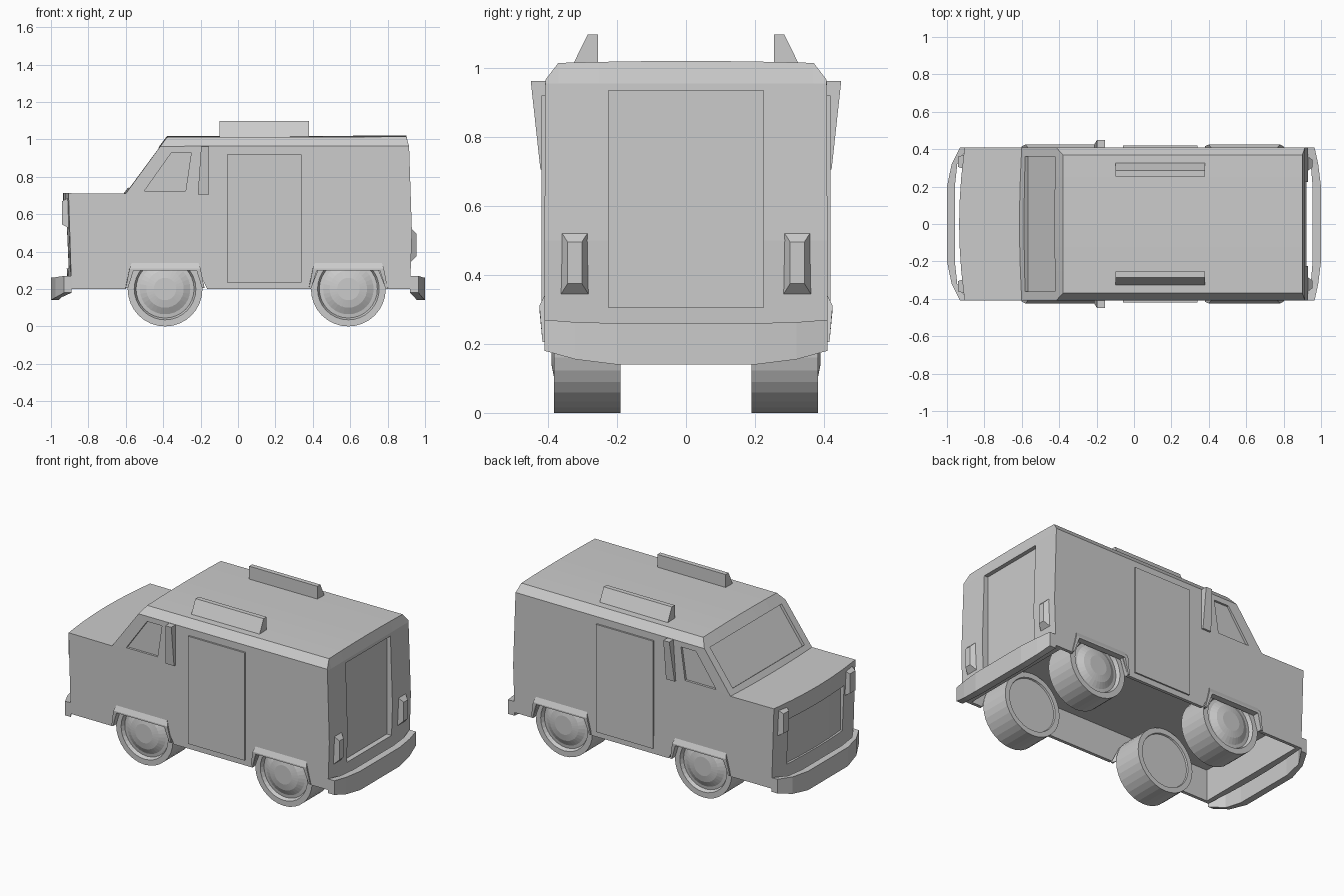
import bpy, bmesh
from math import cos, sin, tau

if "Cube" in bpy.data.objects:
    bpy.data.objects.remove(bpy.data.objects["Cube"])


def loft(name, rings, mirror=False):
    """Skin closed rings of equal point count, cap both ends."""
    bm = bmesh.new()
    vs = [[bm.verts.new(p) for p in r] for r in rings]
    n = len(rings[0])
    for a, b in zip(vs, vs[1:]):
        for i in range(n):
            j = (i + 1) % n
            bm.faces.new((a[i], a[j], b[j], b[i]))
    bm.faces.new(vs[0][::-1])
    bm.faces.new(vs[-1])
    bmesh.ops.recalc_face_normals(bm, faces=bm.faces)
    me = bpy.data.meshes.new(name)
    bm.to_mesh(me)
    bm.free()
    ob = bpy.data.objects.new(name, me)
    bpy.context.collection.objects.link(ob)
    if mirror:
        ob.modifiers.new("mirror", 'MIRROR').use_axis = (False, True, False)
    return ob


def prism_y(name, pts, y0, y1, mirror=False):
    return loft(name, [[(x, y, z) for x, z in pts] for y in (y0, y1)], mirror)


def box(name, x0, x1, y0, y1, z0, z1, mirror=False):
    return prism_y(name, [(x0, z0), (x1, z0), (x1, z1), (x0, z1)], y0, y1, mirror)


def cut(target, cutter):
    cutter.hide_render = True
    m = target.modifiers.new("cut", 'BOOLEAN')
    m.object, m.operation, m.solver = cutter, 'DIFFERENCE', 'EXACT'
    bpy.context.view_layer.objects.active = target
    bpy.ops.object.modifier_apply(modifier=m.name)
    bpy.data.objects.remove(cutter)


W = 0.41
WHEELS = {"front": -0.39, "rear": 0.59}


def bow(y):
    return 1 - (y / W) ** 2


# Body: side profile lofted across the width, bowed nose and chamfered roof
def body_ring(y):
    b = bow(y)
    edge = abs(y) > 0.4
    if edge:
        roof = [(0.914, 0.965), (-0.415, 0.963)]
    else:
        roof = [(0.9, 1.013 + 0.007 * b), (-0.38, 1.01 + 0.007 * b)]
    pts = [(-0.89 - 0.02 * b, 0.2), (-0.6, 0.2), (-0.565, 0.3), (-0.215, 0.3),
           (-0.165, 0.2), (0.39, 0.2), (0.43, 0.3), (0.75, 0.3), (0.79, 0.2),
           (0.92, 0.2), (0.93, 0.5), (0.915, 0.955)] + roof + [
           (-0.6 - 0.012 * b, 0.71), (-0.905 - 0.03 * b, 0.712), (-0.905 - 0.03 * b, 0.68)]
    return [(x, y * 0.995 if edge and z > 0.9 else y, z) for x, z in pts]


body = loft("van_body", [body_ring(y) for y in
                         (-W, -0.37, -0.25, -0.12, 0, 0.12, 0.25, 0.37, W)])

# Hollow underside
cut(body, box("hollow", -0.865, 0.87, -0.39, 0.39, 0, 0.4))

# Rear door, windscreen, side window and grille recesses
cut(body, box("rear_door_recess", 0.89, 1.1, -0.225, 0.225, 0.305, 0.935))
cut(body, prism_y("windscreen_recess", [(-0.567, 0.727), (-0.407, 0.945),
                                        (-0.507, 1.018), (-0.667, 0.8)], -0.36, 0.36))
for s in (-1, 1):
    cut(body, prism_y("window_recess", [(-0.5, 0.725), (-0.28, 0.725),
                                        (-0.25, 0.93), (-0.355, 0.93)], s * 0.395, s * 0.5))
ys = (-0.28, -0.15, 0, 0.15, 0.28)
plan = [(-0.875 - 0.03 * bow(y), y) for y in ys] + [(-1.1, 0.28), (-1.1, -0.28)]
cut(body, loft("grille_recess", [[(x, y, z) for x, y in plan] for z in (0.31, 0.6)]))


# Bumpers: rectangular section swept in a shallow bow
def bumper(name, stations):
    full = [(-y, *r) for y, *r in stations] + [(y, *r) for y, *r in reversed(stations)]
    loft(name, [[(xi, y, zb), (xo, y, zb), (xo, y, zt), (xi, y, zt)]
                for y, xi, xo, zb, zt in full])


bumper("front_bumper", [(0.41, -0.89, -0.93, 0.18, 0.27),
                        (0.32, -0.945, -0.975, 0.155, 0.263),
                        (0.2, -0.958, -1.0, 0.14, 0.26)])
bumper("rear_bumper", [(0.41, 0.92, 0.965, 0.18, 0.27),
                       (0.32, 0.945, 0.985, 0.155, 0.263),
                       (0.2, 0.955, 1.0, 0.14, 0.26)])


# Lamps: rectangles tapering to a smaller face
def lamp(name, x0, x1, y0, y1, z0, z1, iy, iz):
    rings = []
    for x, dy, dz in ((x0, 0, 0), (x1, iy, iz)):
        rings.append([(x, y0 + dy, z0 + dz), (x, y1 - dy, z0 + dz),
                      (x, y1 - dy, z1 - dz), (x, y0 + dy, z1 - dz)])
    loft(name, rings, True)


lamp("tail_lamps", 0.92, 0.955, 0.28, 0.365, 0.34, 0.53, 0.022, 0.035)
lamp("head_lamps", -0.895, -0.94, 0.29, 0.375, 0.52, 0.695, 0.015, 0.025)

# Side doors
box("side_doors", -0.06, 0.34, 0.4, 0.419, 0.235, 0.92, True)

# Wing mirrors, tapering downwards
loft("wing_mirrors", [
    [(-0.215, 0.4, 0.705), (-0.155, 0.4, 0.705), (-0.155, 0.422, 0.705), (-0.215, 0.422, 0.705)],
    [(-0.197, 0.4, 0.962), (-0.155, 0.4, 0.962), (-0.155, 0.45, 0.962), (-0.197, 0.45, 0.962)],
], True)

# Roof rails with sloped outer side
rail = [(0.255, 1.005), (0.33, 1.005), (0.285, 1.097), (0.255, 1.097)]
loft("roof_rails", [[(x, y, z) for y, z in rail] for x in (-0.1, 0.38)], True)

# Wheel arch flares and wheels
wheel = [(0.2, 0.08), (0.2, 0.165), (0.19, 0.168), (0.19, 0.2), (0.383, 0.2), (0.383, 0.165),
         (0.36, 0.155), (0.363, 0.135), (0.382, 0.1), (0.39, 0.06)]
for end, c in WHEELS.items():
    rings = []
    for s, top in ((-1, 0), (-1, 1), (1, 1), (1, 0)):
        section = ([(0.175, 0.405, 0.35), (0.19, 0.425, 0.31), (0.168, 0.425, 0.3), (0.168, 0.385, 0.3)]
                   if top else
                   [(0.212, 0.405, 0.205), (0.21, 0.416, 0.205), (0.198, 0.416, 0.205), (0.198, 0.385, 0.205)])
        rings.append([(c + s * h, y, z) for h, y, z in section])
    loft(end + "_wheel_arches", rings, True)
    loft(end + "_wheels", [[(c + r * cos(tau * i / 32), y, 0.2 + r * sin(tau * i / 32))
                            for i in range(32)] for y, r in wheel], True)
